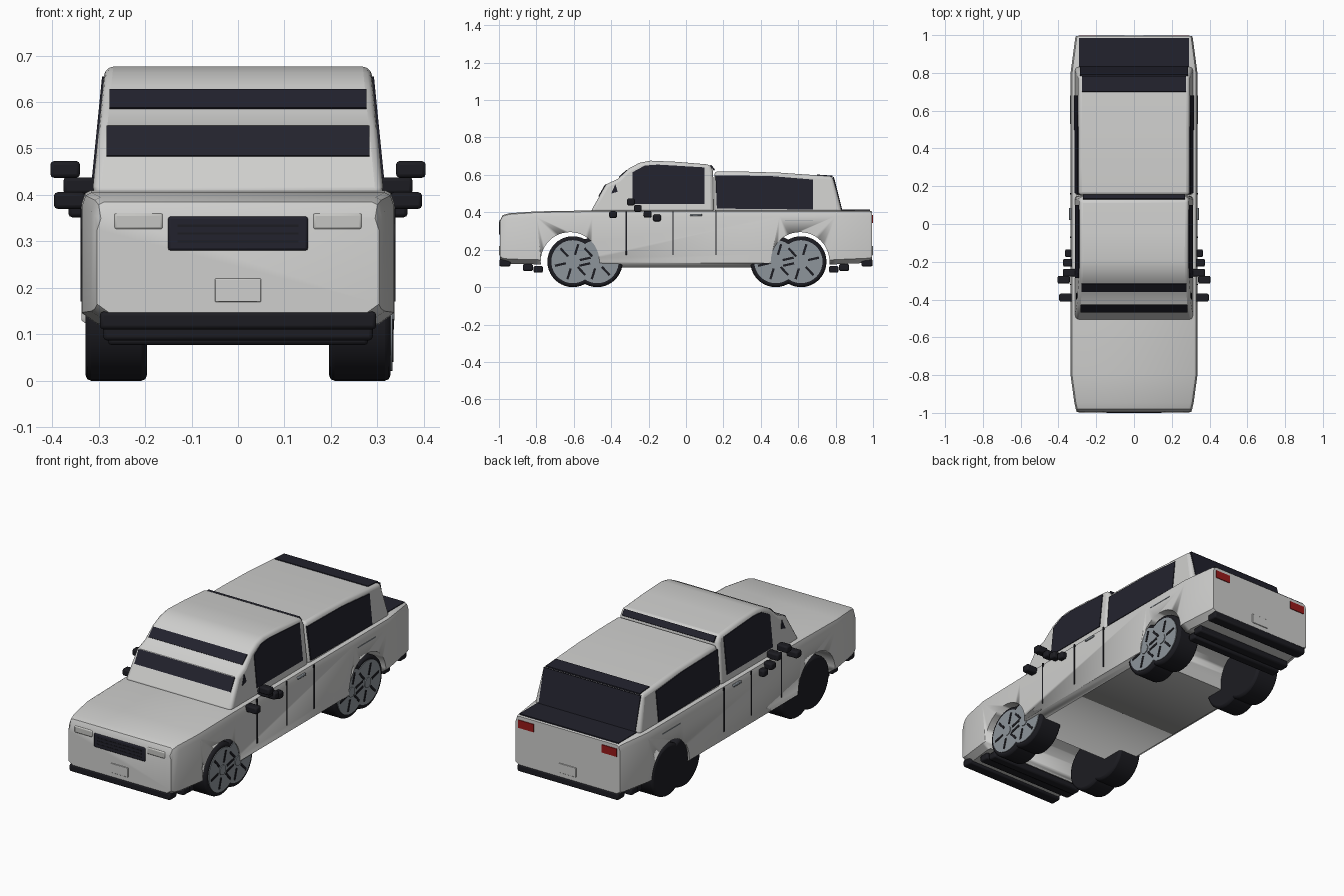
import bpy, bmesh, math
from mathutils import Vector, Matrix

if "Cube" in bpy.data.objects:
    bpy.data.objects.remove(bpy.data.objects["Cube"], do_unlink=True)


def material(name, r, g, b):
    m = bpy.data.materials.new(name)
    m.use_nodes = True
    m.diffuse_color = (r, g, b, 1)
    node = next(n for n in m.node_tree.nodes if n.type == 'BSDF_PRINCIPLED')
    node.inputs["Base Color"].default_value = (r, g, b, 1)
    node.inputs["Roughness"].default_value = 0.6
    return m


PAINT = material("pale grey paint", .62, .62, .61)
GLASS = material("dark glass", .016, .016, .026)
RUBBER = material("black rubber", .012, .012, .016)
METAL = material("wheel metal", .27, .30, .33)
RED = material("red lamp", .32, .01, .01)
LAMP = material("pale lamp", .56, .56, .54)


def finish(name, bm, mat, bevel=0, segments=2):
    """Turn a bmesh into a named object, with optional rounded edges."""
    bmesh.ops.recalc_face_normals(bm, faces=bm.faces)
    mesh = bpy.data.meshes.new(name)
    bm.to_mesh(mesh)
    bm.free()
    mesh.materials.append(mat)
    ob = bpy.data.objects.new(name, mesh)
    bpy.context.collection.objects.link(ob)
    if bevel:
        mod = ob.modifiers.new("rounded", 'BEVEL')
        mod.width, mod.segments = bevel, segments
        mod.limit_method, mod.angle_limit = 'ANGLE', math.radians(40)
    bpy.ops.object.select_all(action='DESELECT')
    bpy.context.view_layer.objects.active = ob
    ob.select_set(True)
    bpy.ops.object.shade_smooth_by_angle(angle=math.radians(30))
    return ob


def loft(name, rings, mat, bevel=0, segments=2):
    """Skin a row of closed rings and cap both ends."""
    bm = bmesh.new()
    rows = [[bm.verts.new(p) for p in ring] for ring in rings]
    n = len(rows[0])
    for a, b in zip(rows, rows[1:]):
        for i in range(n):
            bm.faces.new((a[i], a[(i + 1) % n], b[(i + 1) % n], b[i]))
    bm.faces.new(rows[0])
    bm.faces.new(rows[-1])
    return finish(name, bm, mat, bevel, segments)


def box(name, center, size, mat, bevel=0):
    bm = bmesh.new()
    bmesh.ops.create_cube(bm, size=1)
    bmesh.ops.scale(bm, vec=size, verts=bm.verts)
    bmesh.ops.translate(bm, vec=center, verts=bm.verts)
    return finish(name, bm, mat, bevel)


def drum(name, center, radius, width, mat, sides=40, bevel=0):
    """Cylinder lying along the x axis."""
    bm = bmesh.new()
    bmesh.ops.create_cone(bm, cap_ends=True, segments=sides, radius1=radius,
                          radius2=radius, depth=width)
    bmesh.ops.transform(bm, verts=bm.verts, matrix=Matrix.Translation(center)
                        @ Matrix.Rotation(math.pi / 2, 4, 'Y'))
    return finish(name, bm, mat, bevel)


def house_width(z):
    """Half width of the cab and canopy, which lean inward with height."""
    return .313 - .1 * (z - .41)


def house(name, profile):
    rings = [[(s * house_width(z), y, z) for y, z in profile] for s in (-1, 1)]
    return loft(name, rings, PAINT, .018, 3)


def side_glass(name, outline):
    for s, side in ((1, "left"), (-1, "right")):
        rings = [[(s * (house_width(z) + d), y, z) for y, z in outline]
                 for d in (-.004, .004)]
        loft(f"{side}_{name}", rings, GLASS)


def band(name, start, end, half, mat=GLASS):
    """Thin plate across the vehicle between two side-profile points."""
    d = Vector((0, end[0] - start[0], end[1] - start[1])).normalized()
    normal = Vector((0, -d.z, d.y)) * .004
    rings = []
    for off in (-normal, normal):
        rings.append([Vector((x, y, z)) + off for x, (y, z) in
                      ((-half, start), (half, start), (half, end), (-half, end))])
    loft(name, rings, mat)


# Lower body, lofted from nose to tail: y, half width, bottom, top
stations = [(-.995, .303, .14, .355), (-.98, .308, .13, .385), (-.945, .316, .125, .395),
            (-.8, .336, .122, .405), (-.5, .337, .105, .41), (.5, .337, .105, .41),
            (.8, .336, .122, .41), (.98, .312, .13, .41), (.995, .308, .135, .405)]
rings = []
for y, w, low, top in stations:
    half = [(w - .035, low), (w, low + .025), (w, top - .03), (w - .008, top - .006), (w - .02, top)]
    rings.append([(x, y, z) for x, z in half] + [(-x, y, z) for x, z in reversed(half)])
body = loft("body", rings, PAINT)

# Wheel arches cut right through the body
for y in (-.62, .61):
    cutter = drum("arch_cutter", (0, y, .137), .157, 1, PAINT, 48)
    cutter.hide_render = True
    mod = body.modifiers.new("arch", 'BOOLEAN')
    mod.operation, mod.solver, mod.object = 'DIFFERENCE', 'EXACT', cutter
    bpy.context.view_layer.update()
    cut = bpy.data.meshes.new_from_object(
        body.evaluated_get(bpy.context.evaluated_depsgraph_get()))
    body.modifiers.clear()
    body.data = cut
    bpy.data.objects.remove(cutter, do_unlink=True)

# Cab and rear canopy
house("cab", [(-.512, .40), (-.427, .55), (-.365, .578), (-.305, .635), (-.25, .664),
              (-.19, .676), (-.05, .67), (.13, .655), (.145, .62), (.15, .40)])
house("canopy", [(.152, .40), (.152, .619), (.3, .618), (.5, .612), (.785, .592), (.835, .40)])

# Glass
band("windshield", (-.466, .483), (-.429, .548), .283)
band("upper_windshield", (-.357, .585), (-.316, .625), .277)
band("cab_rear_glass", (.132, .652), (.152, .625), .27)
band("canopy_roof_glass", (.70, .598), (.783, .592), .276)
band("canopy_rear_glass", (.787, .588), (.832, .41), .285)
band("rear_deck", (.825, .41), (.985, .41), .292)
side_glass("cab_window", [(-.285, .445), (-.285, .615), (-.22, .65), (-.15, .655),
                          (.10, .64), (.10, .445)])
side_glass("canopy_window", [(.165, .42), (.158, .598), (.45, .594), (.68, .575), (.68, .415)])
side_glass("quarter_window", [(-.40, .50), (-.378, .55), (-.365, .51)])

# Front: grille with slats, lamps and blank plate
box("grille", (0, -.992, .317), (.302, .016, .074), GLASS, .006)
for z in (.3, .317, .334):
    box("grille_slat", (0, -.999, z), (.26, .004, .005), RUBBER)
for s in (-1, 1):
    box("headlight", (s * .214, -.988, .343), (.107, .018, .036), LAMP, .006)
    box("tail_lamp", (s * .245, .993, .365), (.09, .012, .042), RED)
    box("plate_panel", (0, s * .995, .195), (.1, .008, .05), PAINT, .002)

# Bumper bars and lower valances at both ends
for s, end in ((-1, "front"), (1, "rear")):
    box(f"{end}_bumper", (0, s * .968, .13), (.595, .06, .038), RUBBER, .008)
    box(f"{end}_valance", (0, s * .845, .105), (.58, .055, .036), RUBBER, .008)
    box(f"{end}_lower_bar", (0, s * .79, .095), (.56, .05, .036), RUBBER, .008)

# Side trim, mirrored: seams, handles, mirror pods
pods = [(.362, -.39, .388, .068), (.372, -.295, .455, .064), (.338, -.258, .42, .076),
        (.35, -.205, .39, .05), (.345, -.155, .37, .04)]
for s, side in ((1, "left"), (-1, "right")):
    for y in (-.32, -.07, .16):
        box(f"{side}_door_seam", (s * .336, y, .288), (.006, .007, .235), RUBBER)
    box(f"{side}_door_handle", (s * .338, .053, .386), (.012, .065, .012), METAL, .003)
    box(f"{side}_bed_trim", (s * .336, .605, .355), (.005, .15, .005), METAL)
    for x, y, z, w in pods:
        box(f"{side}_mirror_pod", (s * x, y, z), (w, .042, .036), RUBBER, .008)

# Paired tyres at each corner, with spoked discs on the left side
for y in (-.605, -.475, .48, .615):
    for s, side in ((1, "left"), (-1, "right")):
        drum(f"{side}_tyre", (s * .262, y, .136), .136, .132, RUBBER, 40, .012)
    drum("wheel_disc", (.328, y, .136), .115, .008, METAL, 40)
    drum("wheel_hub", (.332, y, .136), .026, .008, METAL, 20)
    for i in range(6):
        a = i * math.tau / 6 + .3
        slot = box("wheel_slot", (0, 0, 0), (.003, .012, .06), RUBBER)
        slot.location = (.333, y + .068 * math.sin(a), .136 + .068 * math.cos(a))
        slot.rotation_euler.x = -a
